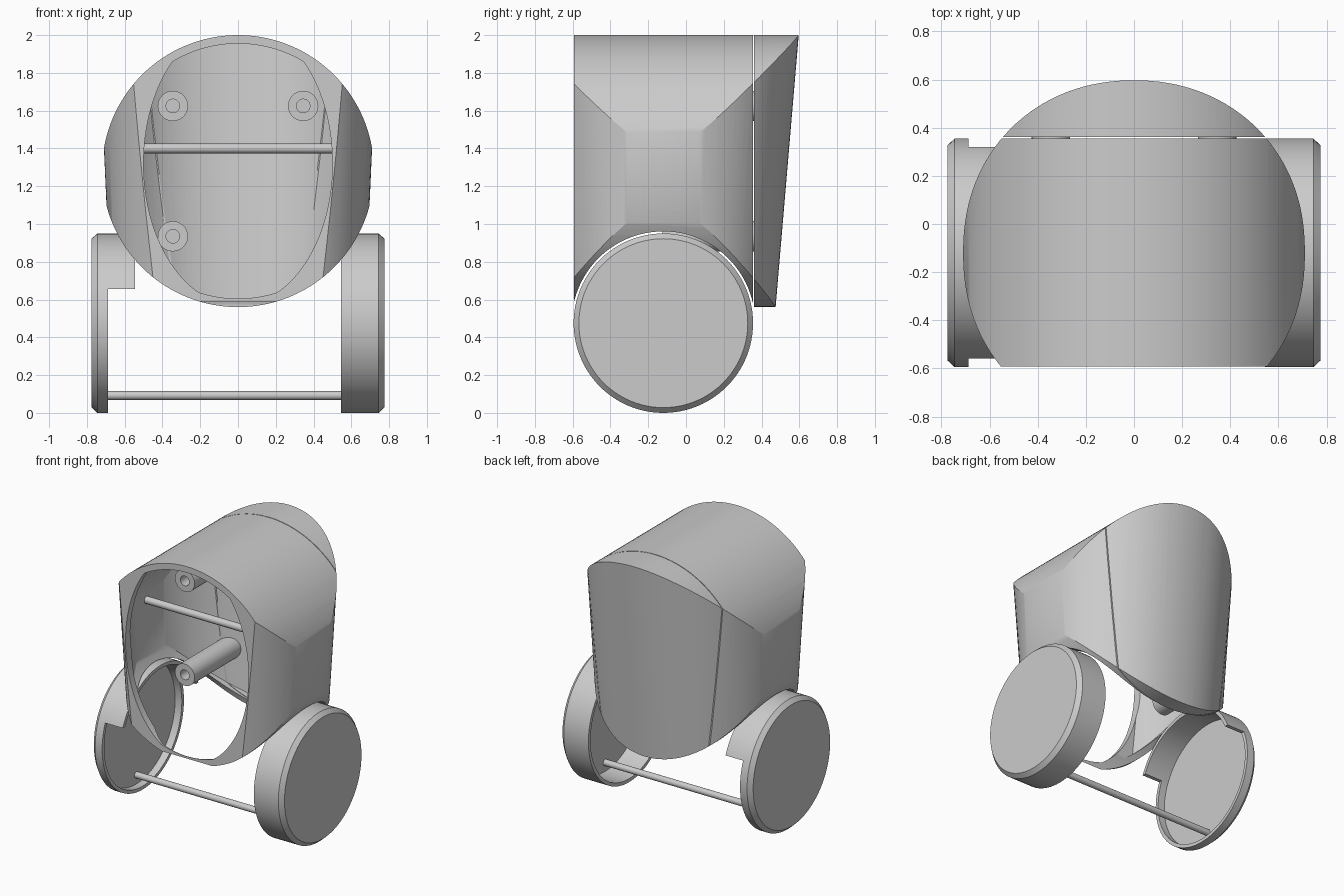
import bpy, bmesh, math
from mathutils import Matrix, Vector

if "Cube" in bpy.data.objects:
    bpy.data.objects.remove(bpy.data.objects["Cube"], do_unlink=True)

grey = bpy.data.materials.new("plain_grey")
grey.use_nodes = True
grey.diffuse_color = (0.6, 0.6, 0.6, 1)
grey.node_tree.nodes["Principled BSDF"].inputs["Base Color"].default_value = (0.6, 0.6, 0.6, 1)

AXLE_Y, AXLE_Z, WHEEL_R = -0.12, 0.475, 0.475
BODY_Z, BODY_R, WALL = 1.28, 0.72, 0.045


def make(name, bm):
    bmesh.ops.recalc_face_normals(bm, faces=bm.faces)
    mesh = bpy.data.meshes.new(name)
    bm.to_mesh(mesh)
    bm.free()
    mesh.materials.append(grey)
    ob = bpy.data.objects.new(name, mesh)
    bpy.context.collection.objects.link(ob)
    return ob


def loft(name, rings):
    """Closed solid through matching rings of points."""
    bm = bmesh.new()
    rows = [[bm.verts.new(p) for p in ring] for ring in rings]
    n = len(rows[0])
    for low, high in zip(rows, rows[1:]):
        for i in range(n):
            j = (i + 1) % n
            bm.faces.new((low[i], low[j], high[j], high[i]))
    bm.faces.new(rows[0])
    bm.faces.new(rows[-1])
    return make(name, bm)


def ring_x(x, r, y=AXLE_Y, z=AXLE_Z, n=96):
    return [(x, y + r * math.cos(t), z + r * math.sin(t))
            for t in (math.tau * i / n for i in range(n))]


def ring_y(y, rx, rz, x=0, z=BODY_Z, n=128):
    return [(x + rx * math.cos(t), y, z + rz * math.sin(t))
            for t in (math.tau * i / n for i in range(n))]


def tube_y(name, y0, y1, rx, rz, x=0, z=BODY_Z, n=128):
    return loft(name, [ring_y(y0, rx, rz, x, z, n), ring_y(y1, rx, rz, x, z, n)])


def lens(name, inset):
    """Upright rounded column that narrows towards the bottom."""
    def ring(z, n=128):
        a = 0.71 + 0.045 * (z - 1.4) - inset
        b = 0.717 - 0.085 * (2 - z) - inset
        pts = []
        for i in range(n):
            t = math.tau * (i + 0.5) / n
            c, s = math.cos(t), math.sin(t)
            pts.append((a * math.copysign(abs(c) ** 0.94, c),
                        AXLE_Y + b * math.copysign(abs(s) ** 0.94, s), z))
        return pts
    return loft(name, [ring(0.4), ring(2.1)])


def box(name, lo, hi):
    bm = bmesh.new()
    lo, hi = Vector(lo), Vector(hi)
    bmesh.ops.create_cube(bm, size=1, matrix=Matrix.Translation((lo + hi) / 2)
                          @ Matrix.Diagonal((*(hi - lo), 1)))
    return make(name, bm)


def boolean(ob, cutter, operation="DIFFERENCE", keep=False):
    mod = ob.modifiers.new("cut", "BOOLEAN")
    mod.operation, mod.solver, mod.object = operation, "EXACT", cutter
    graph = bpy.context.evaluated_depsgraph_get()
    mesh = bpy.data.meshes.new_from_object(ob.evaluated_get(graph))
    ob.modifiers.clear()
    ob.data = mesh
    if not keep:
        bpy.data.objects.remove(cutter, do_unlink=True)
    return ob


def smooth(ob, angle=25):
    bpy.ops.object.select_all(action="DESELECT")
    ob.select_set(True)
    bpy.context.view_layer.objects.active = ob
    bpy.ops.object.shade_smooth_by_angle(angle=math.radians(angle))


# Body: barrel crossed with the column, hollowed, opened at the front, arched below
body = tube_y("body_shell", -0.592, 0.8, BODY_R, BODY_R)
boolean(body, lens("column", 0), "INTERSECT")
cavity = tube_y("cavity", -0.54, 0.75, BODY_R - WALL, BODY_R - WALL)
boolean(cavity, lens("inner_column", 0.05), "INTERSECT")
boolean(body, cavity)
mouth = tube_y("mouth", -0.9, -0.12, 0.5, 0.75, z=1.32)
boolean(mouth, tube_y("mouth_limit", -1, 0, BODY_R - WALL, BODY_R - WALL), "INTERSECT")
boolean(body, mouth)
boolean(body, loft("arch", [ring_x(-1, 0.486), ring_x(1, 0.486)]))

# Back cover: separated from the shell by a narrow seam
cover = body.copy()
cover.data = body.data.copy()
cover.name = "back_cover"
bpy.context.collection.objects.link(cover)
boolean(body, box("rear_half", (-1, 0.356, 0), (1, 1, 3)))
boolean(cover, box("front_half", (-1, -1, 0), (1, 0.361, 3)))
smooth(body)
smooth(cover)

# Screw posts inside the shell
for name, x, z in (("upper_right_post", -0.345, 1.625), ("upper_left_post", 0.345, 1.625),
                   ("lower_right_post", -0.345, 0.935)):
    post = tube_y(name, -0.125, 0.7, 0.08, 0.08, x, z, 40)
    boolean(post, tube_y("bore", -0.3, 0.3, 0.036, 0.036, x, z, 32))
    boolean(post, lens("trim", 0.03), "INTERSECT")
    smooth(post)

# Cross rods
for name, x0, x1, z, r in (("body_rod", -0.67, 0.67, 1.4, 0.026),
                           ("axle_rod", -0.75, 0.75, 0.092, 0.023)):
    smooth(loft(name, [ring_x(x, r, AXLE_Y, z, 24) for x in (x0, x1)]))

# Wheel covers: bevelled hollow cups
for side, name in ((1, "left_wheel"), (-1, "right_wheel")):
    profile = ((0.545, WHEEL_R), (0.745, WHEEL_R), (0.775, WHEEL_R - 0.028))
    wheel = loft(name, [ring_x(side * x, r) for x, r in profile])
    boolean(wheel, loft("hollow", [ring_x(side * x, WHEEL_R - 0.025) for x in (0.4, 0.742)]))
    if side < 0:
        boolean(wheel, box("rim_notch", (-0.688, -1, -1), (0, 1, 0.655)))
    smooth(wheel)
